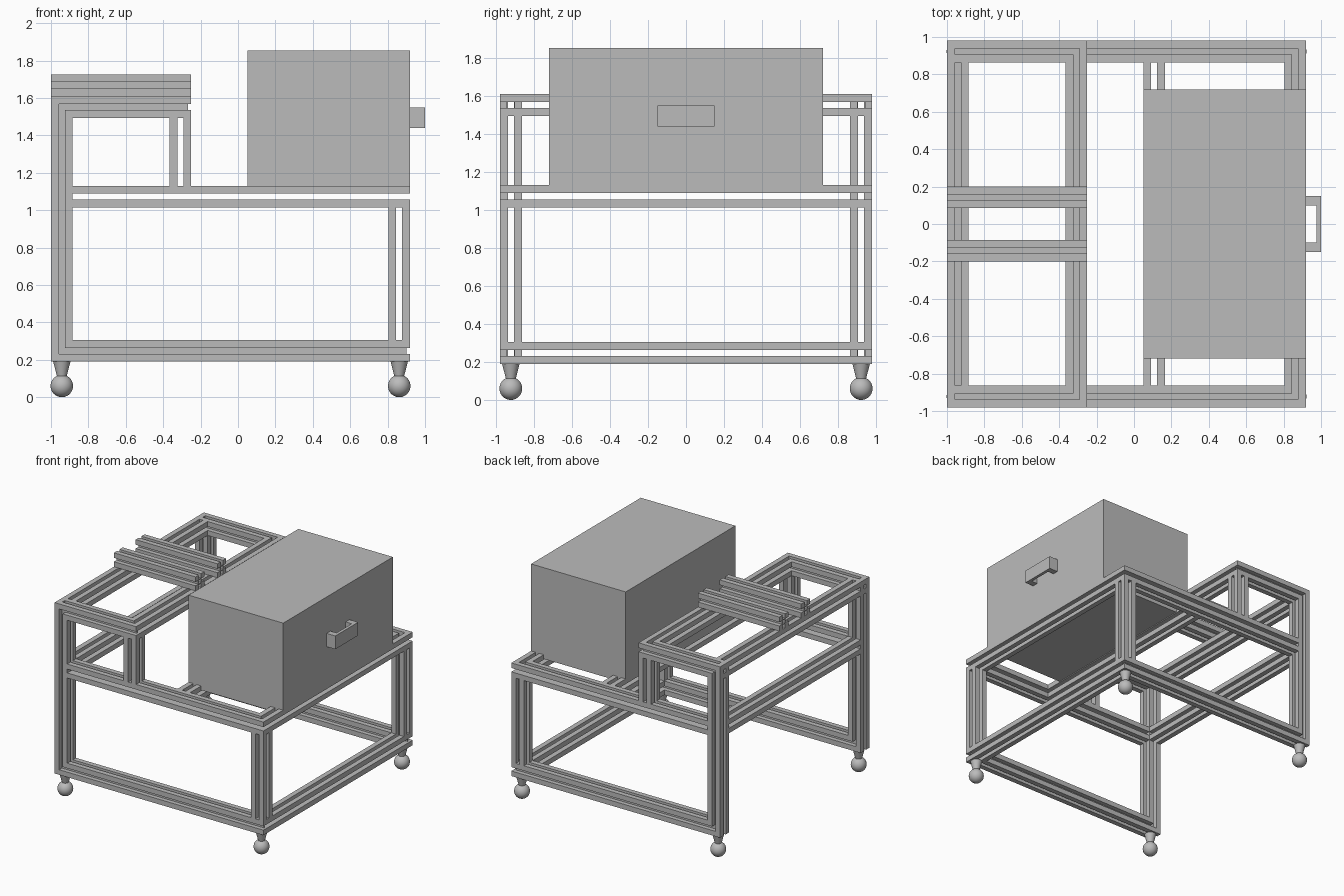
import bpy, bmesh
from mathutils import Vector, Matrix

cube = bpy.data.objects.get("Cube")
if cube:
    bpy.data.objects.remove(cube)

grey = bpy.data.materials.new("aluminium_grey")
grey.use_nodes = True
COLOUR = (0.5, 0.5, 0.5, 1)
grey.diffuse_color = COLOUR
grey.node_tree.nodes["Principled BSDF"].inputs["Base Color"].default_value = COLOUR

HALF = 0.058             # half the width of an extrusion
SLOT = 0.016             # half the width of its slots
OFF = (HALF + SLOT) / 2  # corner bar centre
BAR = (HALF - SLOT) / 2  # corner bar half width
WEB = 0.003              # web half thickness
AXES = {"x": 0, "y": 1, "z": 2}


def add_box(bm, lo, hi):
    lo, hi = Vector(lo), Vector(hi)
    place = Matrix.Translation((lo + hi) / 2) @ Matrix.Diagonal((*(hi - lo), 1))
    bmesh.ops.create_cube(bm, size=1, matrix=place)


def finish(name, bm):
    mesh = bpy.data.meshes.new(name)
    bm.to_mesh(mesh)
    bm.free()
    mesh.materials.append(grey)
    obj = bpy.data.objects.new(name, mesh)
    bpy.context.collection.objects.link(obj)
    return obj


def block(name, *boxes):
    bm = bmesh.new()
    for lo, hi in boxes:
        add_box(bm, lo, hi)
    return finish(name, bm)


def beam(name, axis, start, end, centre, webs="", mitre0=None, mitre1=None):
    """Slotted extrusion: four corner bars, with webs closing slots along chosen axes.
    A mitre (axis, sign) shifts each bar's end by its own offset, so corners nest."""
    a = AXES[axis]
    u, v = [i for i in range(3) if i != a]
    bm = bmesh.new()

    def strip(off, half):
        lo, hi = Vector(centre), Vector(centre)
        for i in (u, v):
            lo[i] += off[i] - half[i]
            hi[i] += off[i] + half[i]
        lo[a], hi[a] = start, end
        if mitre0:
            lo[a] += mitre0[1] * off[AXES[mitre0[0]]] - BAR
        if mitre1:
            hi[a] += mitre1[1] * off[AXES[mitre1[0]]] + BAR
        add_box(bm, lo, hi)

    for su in (-1, 1):
        for sv in (-1, 1):
            off = Vector()
            off[u], off[v] = su * OFF, sv * OFF
            strip(off, Vector((BAR, BAR, BAR)))
    for w in webs:
        n = AXES[w]
        for s in (-1, 1):
            off, half = Vector(), Vector((SLOT + WEB,) * 3)
            off[n], half[n] = s * (SLOT + WEB), WEB
            strip(off, half)
    return finish(name, bm)


# Centre lines of the frame
LEFT, POST, CROSS, RIGHT = -0.942, -0.308, 0.108, 0.862
SIDE = 0.922
LOW, MID, TOP = 0.248, 1.072, 1.552

for label, s in (("front", -1), ("back", 1)):
    y = s * SIDE
    # Long rails and uprights on each side
    beam(label + "_lower_rail", "x", LEFT, RIGHT, (0, y, LOW), "y", ("z", 1), ("y", s))
    beam(label + "_middle_rail", "x", LEFT + HALF, RIGHT, (0, y, MID), "z", None, ("y", s))
    beam(label + "_upper_rail", "x", LEFT, POST, (0, y, TOP), "yz", ("z", -1), ("y", s))
    beam(label + "_tall_upright", "z", LOW, TOP, (LEFT, y, 0), "y", ("x", 1), ("x", -1))
    beam(label + "_short_upright", "z", LOW + HALF, MID - HALF, (RIGHT, y, 0))
    beam(label + "_shelf_post", "z", MID + HALF, TOP - HALF, (POST, y, 0))
    # Narrow rails lying across the raised shelf
    beam(label + "_shelf_rail", "x", -1, -0.25, (0, s * 0.143, TOP + 2 * HALF), "yz")

    # Ball feet on tapered stems
    for end, x in (("left", LEFT), ("right", RIGHT)):
        bm = bmesh.new()
        bmesh.ops.create_cone(bm, cap_ends=True, segments=32, radius1=0.023, radius2=0.046,
                              depth=0.09, matrix=Matrix.Translation((x, y, 0.145)))
        bmesh.ops.create_uvsphere(bm, u_segments=32, v_segments=20, radius=0.06,
                                  matrix=Matrix.Translation((x, y, 0.06)))
        foot = finish(f"{label}_{end}_foot", bm)
        bpy.ops.object.select_all(action="DESELECT")
        foot.select_set(True)
        bpy.context.view_layer.objects.active = foot
        bpy.ops.object.shade_smooth_by_angle()

# Beams running front to back, mitred into the rails
for name, x, z, s in (("lower_end_beam", RIGHT, LOW, 1), ("middle_end_beam", RIGHT, MID, 1),
                      ("shelf_inner_beam", POST, TOP, 1), ("shelf_outer_beam", LEFT, TOP, -1)):
    beam(name, "y", -SIDE, SIDE, (x, 0, z), "z", ("x", -s), ("x", s))
beam("middle_outer_beam", "y", HALF - SIDE, SIDE - HALF, (LEFT, 0, MID), "z")
beam("box_support_beam", "y", HALF - SIDE, SIDE - HALF, (CROSS, 0, MID))

# Cabinet box and its pull handle
block("cabinet_box", ((0.05, -0.72, 1.095), (0.92, 0.72, 1.853)))
block("handle",
      ((0.975, -0.15, 1.44), (1.0, 0.15, 1.55)),
      ((0.92, -0.15, 1.44), (0.98, -0.1, 1.55)),
      ((0.92, 0.1, 1.44), (0.98, 0.15, 1.55)))
